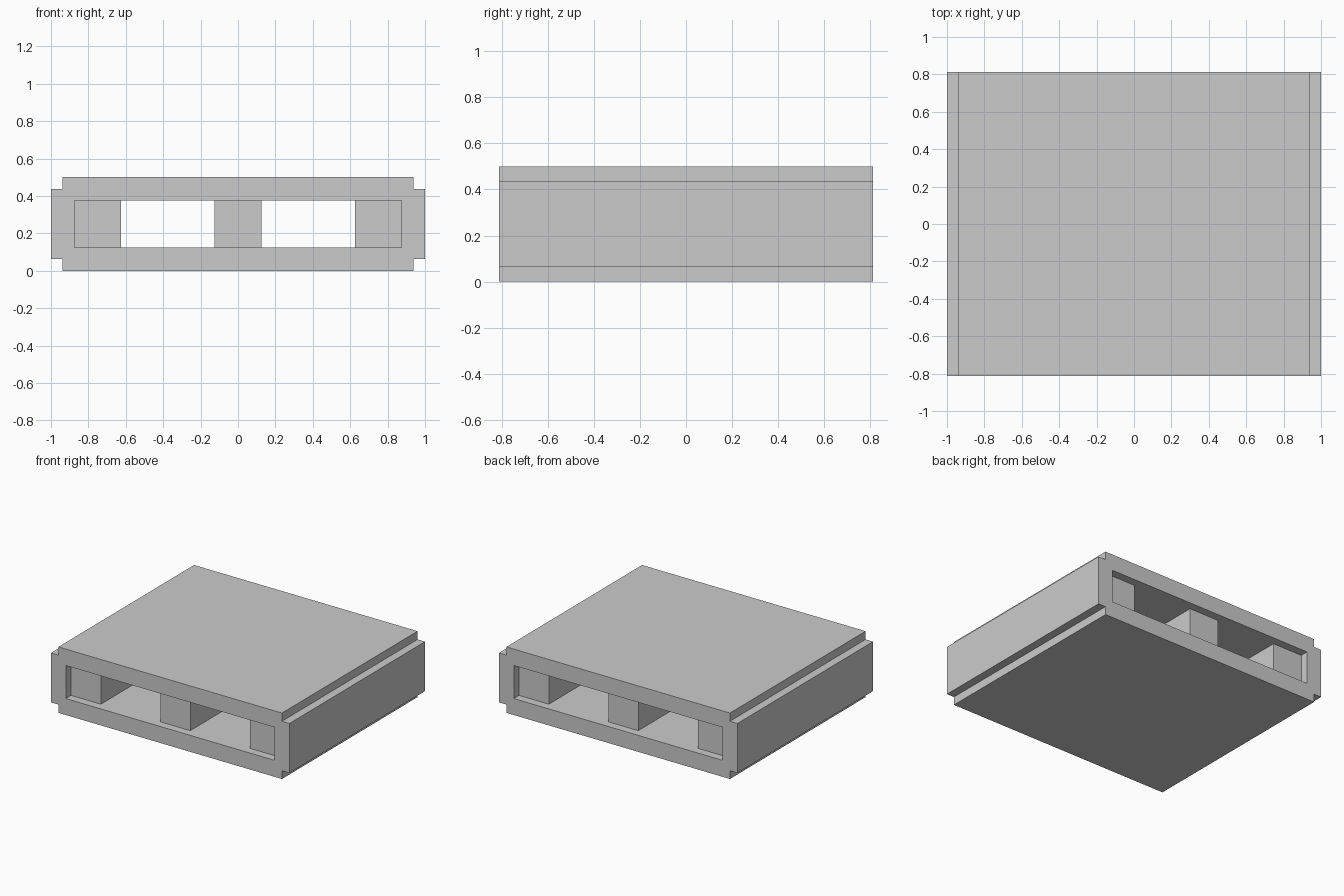
import bpy
import bmesh

if "Cube" in bpy.data.objects:
    bpy.data.objects.remove(bpy.data.objects["Cube"])

W, H, D = 1.0, 0.5, 0.8125      # half width, height, half depth
N = 0.0625                      # corner notch and beam recess
T = 0.125                       # wall thickness


def finish(bm, name):
    bmesh.ops.recalc_face_normals(bm, faces=bm.faces[:])
    mesh = bpy.data.meshes.new(name)
    bm.to_mesh(mesh)
    bm.free()
    obj = bpy.data.objects.new(name, mesh)
    bpy.context.collection.objects.link(obj)
    return obj


def extrude_profile(name, loops, half_depth):
    """Fill x/z outlines (inner loops become holes) and extrude along y."""
    bm = bmesh.new()
    edges = []
    for loop in loops:
        verts = [bm.verts.new((x, -half_depth, z)) for x, z in loop]
        edges += [bm.edges.new((verts[i - 1], v)) for i, v in enumerate(verts)]
    bmesh.ops.triangle_fill(bm, edges=edges, use_beauty=True, normal=(0, -1, 0))
    result = bmesh.ops.extrude_face_region(bm, geom=bm.faces[:], use_keep_orig=True)
    moved = [g for g in result["geom"] if isinstance(g, bmesh.types.BMVert)]
    bmesh.ops.translate(bm, verts=moved, vec=(0, 2 * half_depth, 0))
    return finish(bm, name)


def rect(x0, x1, z0, z1):
    return [(x0, z0), (x1, z0), (x1, z1), (x0, z1)]


# Outer shell: notched outline with a rectangular tunnel through it
right = [(W - N, 0), (W - N, N), (W, N), (W, H - N), (W - N, H - N), (W - N, H)]
outline = right + [(-x, z) for x, z in reversed(right)]
extrude_profile("shell", [outline, rect(-W + T, W - T, T, H - T)], D)

# Three beams inside the tunnel, set back from both open ends
for name, x in (("left_beam", -0.75), ("middle_beam", 0), ("right_beam", 0.75)):
    extrude_profile(name, [rect(x - T, x + T, T, H - T)], D - N)
